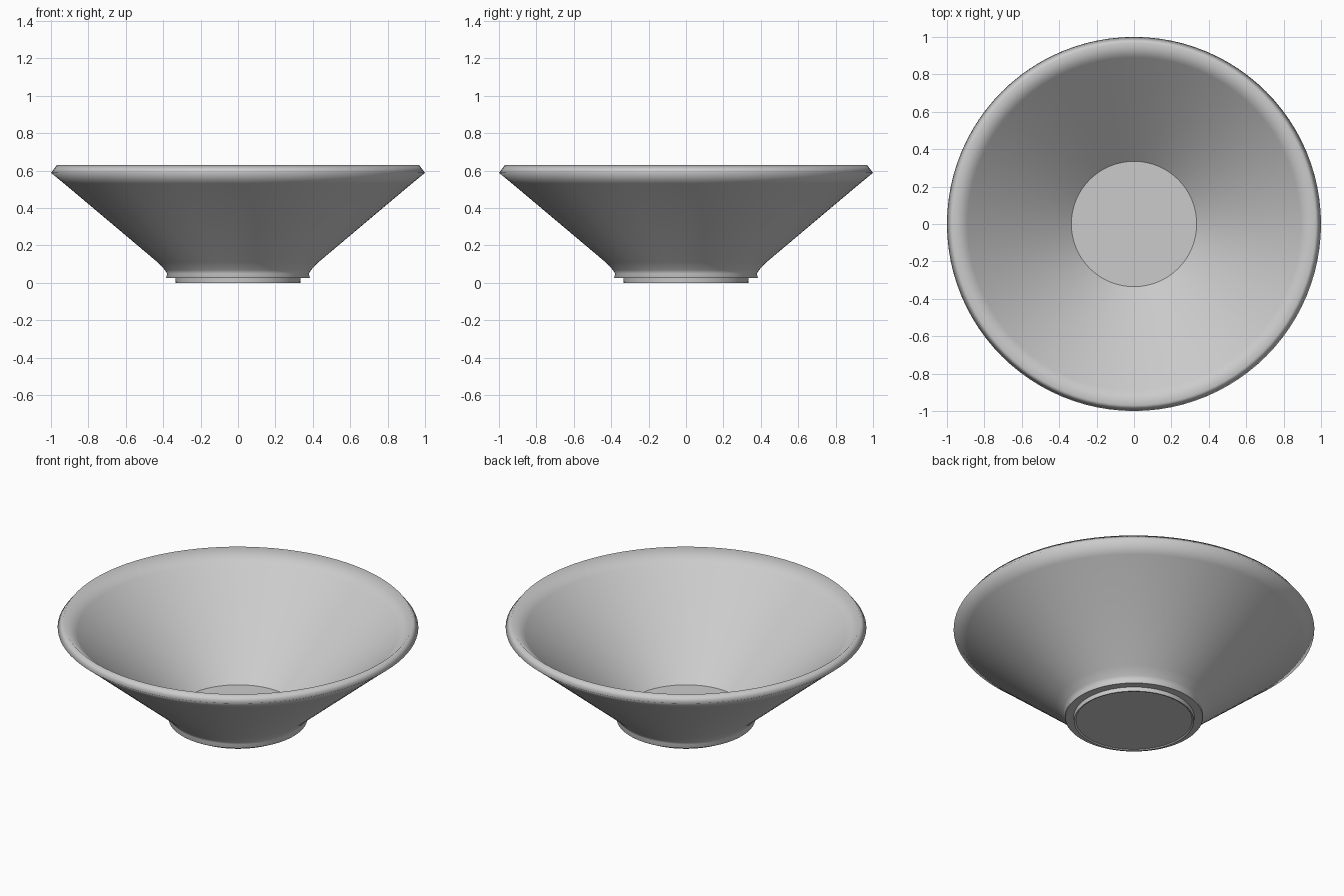
import bpy, bmesh
from math import cos, sin, tau

if "Cube" in bpy.data.objects:
    bpy.data.objects.remove(bpy.data.objects["Cube"])

SEGMENTS = 96

# One plain glaze colour
glaze = bpy.data.materials.new("light_grey_glaze")
glaze.use_nodes = True
colour = (0.6, 0.6, 0.6, 1)
glaze.diffuse_color = colour
glaze.node_tree.nodes["Principled BSDF"].inputs["Base Color"].default_value = colour


def lathe(name, profile, sharp):
    """Spin a closed (radius, height) profile round z; sharp lists the creased rings."""
    bm = bmesh.new()
    rings = []
    for r, z in profile:
        if r == 0:
            rings.append([bm.verts.new((0, 0, z))] * SEGMENTS)
        else:
            rings.append([bm.verts.new((r * cos(tau * i / SEGMENTS), r * sin(tau * i / SEGMENTS), z))
                          for i in range(SEGMENTS)])
    for low, high in zip(rings, rings[1:]):
        for i in range(SEGMENTS):
            j = (i + 1) % SEGMENTS
            corners = dict.fromkeys((low[i], low[j], high[j], high[i]))
            bm.faces.new(corners).smooth = True
    for k in sharp:
        for i in range(SEGMENTS):
            bm.edges.get((rings[k][i], rings[k][(i + 1) % SEGMENTS])).smooth = False
    bmesh.ops.recalc_face_normals(bm, faces=bm.faces)
    mesh = bpy.data.meshes.new(name)
    bm.to_mesh(mesh)
    bm.free()
    mesh.materials.append(glaze)
    obj = bpy.data.objects.new(name, mesh)
    bpy.context.collection.objects.link(obj)
    return obj


# Bowl: foot, collar, flared outer wall, bevelled rim, inner wall, floor
foot = [(0, 0.005), (0.322, 0.005), (0.326, 0), (0.333, 0), (0.335, 0.025)]
collar = [(0.38, 0.025), (0.384, 0.03), (0.378, 0.048), (0.39, 0.068), (0.43, 0.11)]
rim = [(0.93, 0.531), (1, 0.588), (0.968, 0.63), (0.89, 0.562)]
floor = [(0.335, 0.08), (0, 0.08)]
lathe("bowl", foot + collar + rim + floor, sharp=(1, 3, 4, 5, 14))
